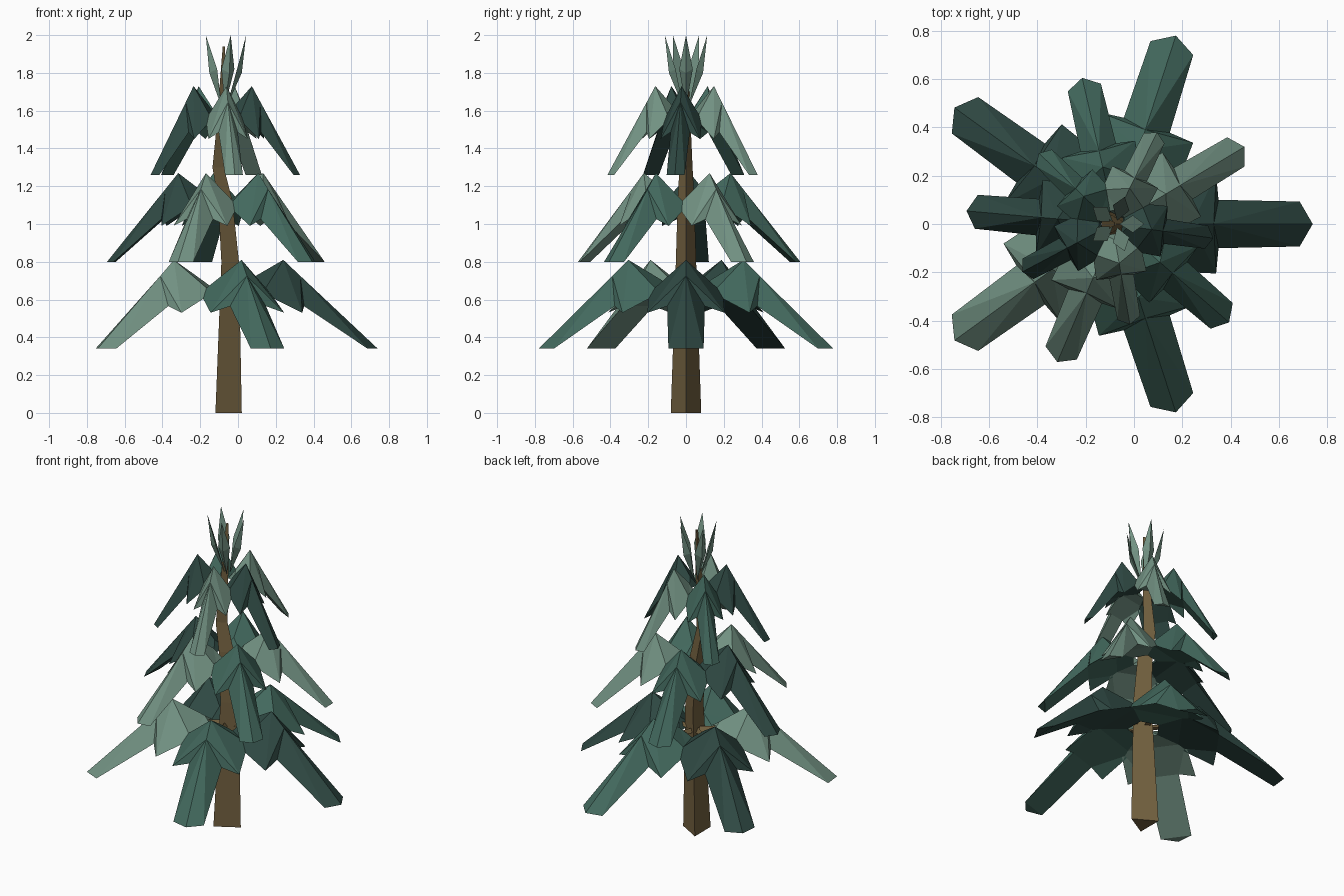
import bpy, bmesh, math

if "Cube" in bpy.data.objects:
    bpy.data.objects.remove(bpy.data.objects["Cube"])


def material(name, rgb):
    m = bpy.data.materials.new(name)
    m.diffuse_color = (*rgb, 1)
    m.use_nodes = True
    m.node_tree.nodes["Principled BSDF"].inputs["Base Color"].default_value = m.diffuse_color
    return m


BARK = material("bark brown", (0.168, 0.117, 0.050))
LIGHT = material("light green", (0.168, 0.285, 0.225))
MID = material("mid green", (0.055, 0.140, 0.110))
DARK = material("dark green", (0.028, 0.066, 0.056))


def build(name, verts, faces, mat):
    bm = bmesh.new()
    vs = [bm.verts.new(v) for v in verts]
    for f in faces:
        bm.faces.new([vs[i] for i in f])
    bmesh.ops.recalc_face_normals(bm, faces=bm.faces)
    me = bpy.data.meshes.new(name)
    bm.to_mesh(me)
    bm.free()
    me.materials.append(mat)
    ob = bpy.data.objects.new(name, me)
    bpy.context.collection.objects.link(ob)
    return ob


def place(points, cx, angle, scale, dz):
    """Local (radius, side, height) points turned about the trunk."""
    c, s = math.cos(angle), math.sin(angle)
    return [(cx + scale * (r * c - w * s), scale * (r * s + w * c), z + dz)
            for r, w, z in points]


def tube(name, rings, sides, mat):
    """Tapered tube through (x, y, z, radius) rings."""
    verts, faces = [], []
    for x, y, z, r in rings:
        for k in range(sides):
            a = 2 * math.pi * k / sides
            verts.append((x + r * math.cos(a), y + r * math.sin(a), z))
    for i in range(len(rings) - 1):
        for k in range(sides):
            a, b = i * sides + k, i * sides + (k + 1) % sides
            faces.append((a, b, b + sides, a + sides))
    faces.append(tuple(range(sides)))
    faces.append(tuple(range(len(verts) - sides, len(verts))))
    return build(name, verts, faces, mat)


# Bent three-sided trunk
tube("trunk", [(-0.073, 0, 0, 0.093), (-0.057, 0, 0.8, 0.062),
               (-0.080, 0, 1.12, 0.051), (-0.115, 0, 1.3, 0.040),
               (-0.100, 0, 1.5, 0.030), (-0.077, 0, 1.94, 0.008)], 3, BARK)

# Branch: ridge points, then one side's points mirrored to the other
RIDGE = [(0.13, 0, 0.70), (0.32, 0, 0.81), (0.41, 0, 0.725), (0.82, 0, 0.34)]  # I A M T
SIDE = [(0.08, 0.07, 0.64), (0.21, 0.195, 0.635),                # J U
        (0.42, 0.205, 0.53), (0.43, 0.10, 0.565), (0.766, 0.093, 0.34)]  # C N S
BRANCH = RIDGE + SIDE + [(r, -w, z) for r, w, z in SIDE]
I, A, M, T = range(4)
J, U, C, N, S = range(4, 9)
half = [(I, A, U), (I, U, J), (A, C, U), (A, M, C), (M, N, C),
        (M, S, N), (M, T, S), (U, C, N)]


def other(i):
    return i + 5 if i > 3 else i


BRANCH_FACES = half + [tuple(other(i) for i in f) for f in half] + [
    (J, U, U + 5, J + 5), (U, N, N + 5, U + 5),
    (N, S, S + 5, N + 5), (S, T, S + 5), (I, J, J + 5)]

# Tiers: centre x, scale, rise, first angle, colours going round
tiers = [
    ("lower", -0.080, 1.0, 0.0, 0, (DARK, MID, DARK, LIGHT, MID)),
    ("middle", -0.075, 0.757, 0.46, 31, (LIGHT, MID, DARK, LIGHT, MID)),
    ("upper", -0.090, 0.515, 0.92, 64, (LIGHT, MID, DARK, LIGHT, DARK)),
]
for label, cx, scale, rise, start, colours in tiers:
    for k, mat in enumerate(colours):
        ang = math.radians(start + 72 * k)
        build(f"{label}_branch_{k + 1}", place(BRANCH, cx, ang, scale, rise),
              BRANCH_FACES, mat)
        # Thin twig joining the lowest branches to the trunk
        if label == "lower":
            twig = [(0, 0.02, 0.64), (0, -0.02, 0.64), (0, 0, 0.67), (0.3, 0, 0.68)]
            build(f"{label}_twig_{k + 1}", place(twig, cx, ang, scale, rise),
                  [(0, 1, 2), (0, 1, 3), (1, 2, 3), (2, 0, 3)], BARK)

# Crown of five pointed needles
needle = [(0.015, 0, 1.62), (0.07, 0.036, 1.82), (0.095, 0, 1.80),
          (0.07, -0.036, 1.82), (0.118, 0, 2.0)]
for k in range(5):
    build(f"crown_needle_{k + 1}",
          place(needle, -0.075, math.radians(72 * k), 1, 0),
          [(0, 2, 1), (0, 3, 2), (4, 1, 2), (4, 2, 3), (0, 1, 3), (4, 3, 1)], LIGHT)
